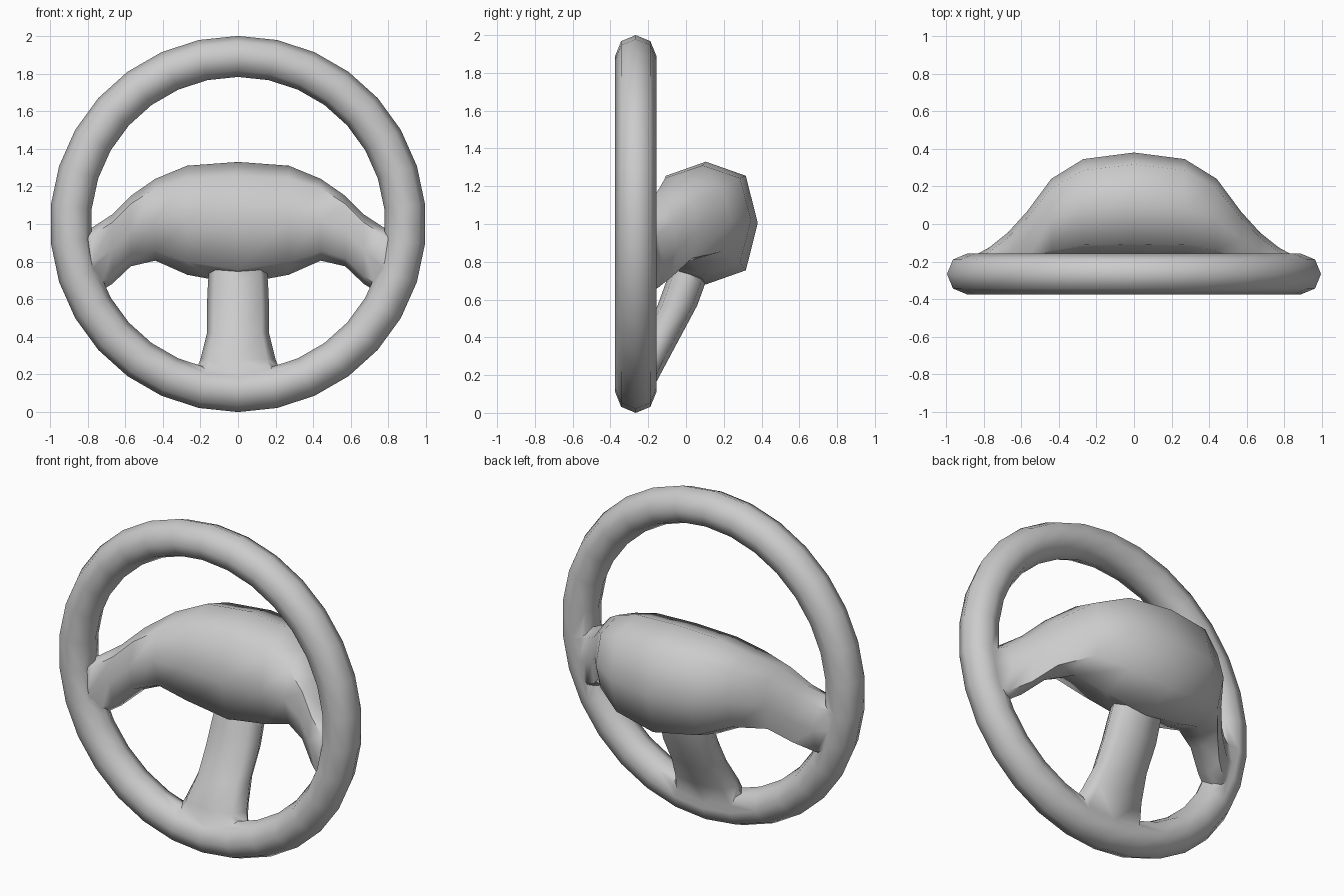
import bpy, bmesh
from math import radians

if "Cube" in bpy.data.objects:
    bpy.data.objects.remove(bpy.data.objects["Cube"])

D = 0.77  # how square the eight-sided sections are
OCT = [(0, 1), (D, D), (1, 0), (D, -D), (0, -1), (-D, -D), (-1, 0), (-D, D)]


def loft(name, rings):
    """Skin a list of equal-length point rings and cap both ends."""
    bm = bmesh.new()
    loops = [[bm.verts.new(p) for p in ring] for ring in rings]
    n = len(loops[0])
    for a, b in zip(loops, loops[1:]):
        for i in range(n):
            j = (i + 1) % n
            bm.faces.new((a[i], a[j], b[j], b[i]))
    bm.faces.new(loops[0])
    bm.faces.new(loops[-1])
    bmesh.ops.recalc_face_normals(bm, faces=bm.faces[:])
    mesh = bpy.data.meshes.new(name)
    bm.to_mesh(mesh)
    bm.free()
    obj = bpy.data.objects.new(name, mesh)
    bpy.context.collection.objects.link(obj)
    return obj


def octagon(lo_u, hi_u, lo_v, hi_v):
    cu, cv = (lo_u + hi_u) / 2, (lo_v + hi_v) / 2
    ru, rv = (hi_u - lo_u) / 2, (hi_v - lo_v) / 2
    return [(cu + a * ru, cv + b * rv) for a, b in OCT]


# Rim: 30-sided ring with an eight-sided tube
bpy.ops.mesh.primitive_torus_add(
    major_segments=30, minor_segments=8, major_radius=0.891, minor_radius=0.109,
    location=(0, -0.266, 1.0), rotation=(radians(90), 0, 0))
rim = bpy.context.object
rim.name = "steering_wheel"
# put a rim vertex at the top and bottom
rim.rotation_euler = (radians(90), radians(6), 0)

# Hub and side arms: x, front y, back y, bottom z, top z
half = [
    (0.00, -0.17, 0.380, 0.68, 1.33),
    (0.27, -0.17, 0.345, 0.73, 1.31),
    (0.44, -0.19, 0.240, 0.805, 1.24),
    (0.57, -0.23, 0.065, 0.775, 1.15),
    (0.67, -0.28, -0.045, 0.68, 1.05),
    (0.77, -0.33, -0.125, 0.62, 0.985),
    (0.88, -0.34, -0.185, 0.68, 0.93),
]
stations = [(-s[0],) + s[1:] for s in half[:0:-1]] + half
hub = loft("hub_and_arms", [[(x, y, z) for y, z in octagon(f, b, lo, hi)]
                            for x, f, b, lo, hi in stations])

# Lower spoke: z, half width, front y, back y
spoke_stations = [
    (0.82, 0.15, -0.06, 0.15),
    (0.68, 0.16, -0.11, 0.10),
    (0.57, 0.165, -0.15, 0.06),
    (0.42, 0.165, -0.23, -0.02),
    (0.28, 0.20, -0.31, -0.095),
    (0.13, 0.26, -0.345, -0.175),
]
spoke = loft("lower_spoke", [[(x, y, z) for x, y in octagon(-w, w, f, b)]
                             for z, w, f, b in spoke_stations])

# Fuse everything into one skin
bpy.context.view_layer.objects.active = rim
for part in (hub, spoke):
    mod = rim.modifiers.new("union", 'BOOLEAN')
    mod.operation = 'UNION'
    mod.solver = 'EXACT'
    mod.object = part
    bpy.ops.object.modifier_apply(modifier=mod.name)
    bpy.data.objects.remove(part)

bpy.ops.object.select_all(action='DESELECT')
rim.select_set(True)
bpy.ops.object.shade_smooth_by_angle(angle=radians(60))
